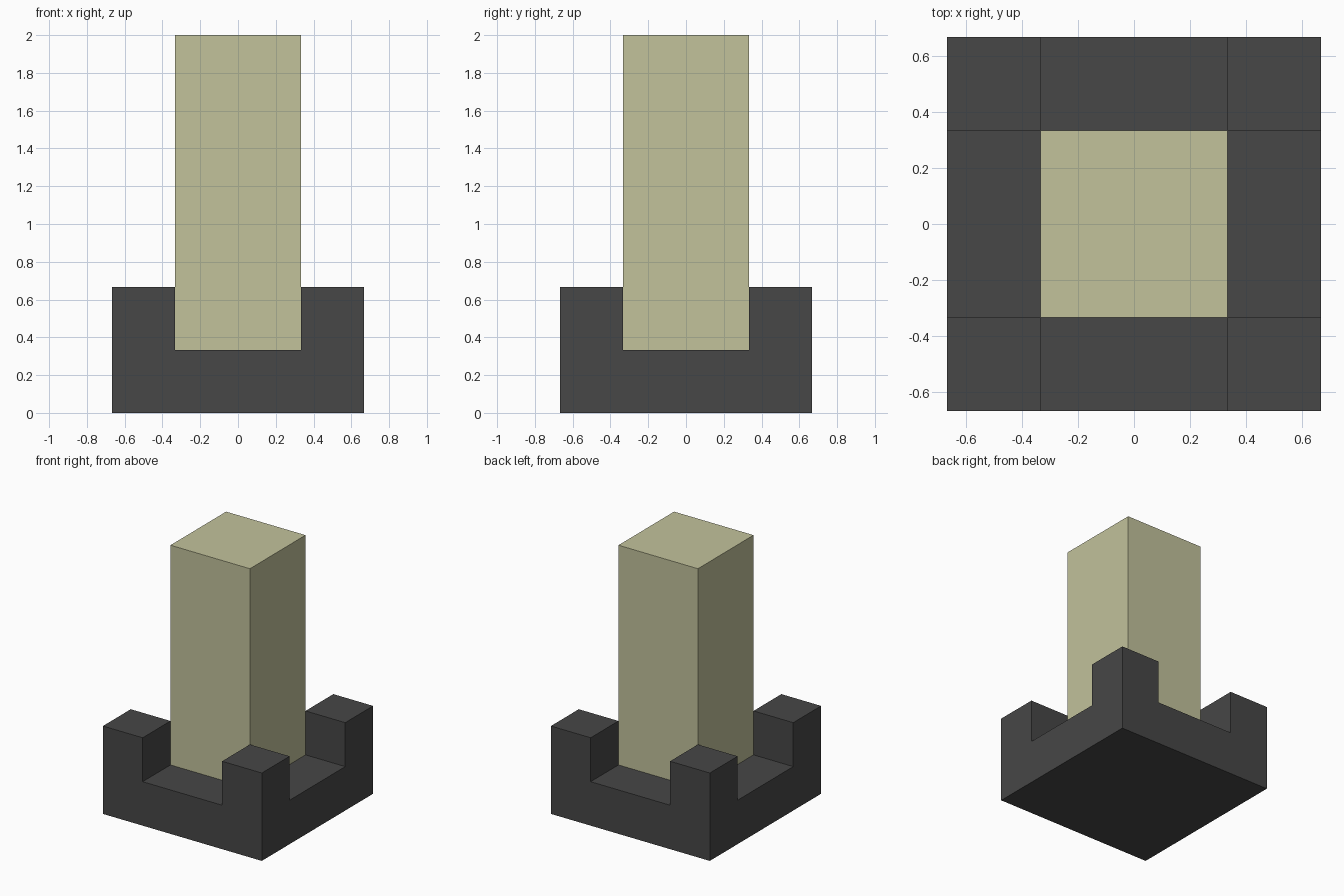
import bpy
import bmesh
from mathutils import Matrix, Vector

if "Cube" in bpy.data.objects:
    bpy.data.objects.remove(bpy.data.objects["Cube"], do_unlink=True)

U = 1 / 3  # module size: every dimension is a multiple of this


def material(name, rgb):
    mat = bpy.data.materials.new(name)
    mat.use_nodes = True
    color = (*rgb, 1.0)
    mat.diffuse_color = color
    mat.node_tree.nodes["Principled BSDF"].inputs["Base Color"].default_value = color
    return mat


def box(bm, size, z_bottom):
    """Add a centred box resting at z_bottom."""
    place = Matrix.Translation((0, 0, z_bottom + size[2] / 2))
    bmesh.ops.create_cube(bm, size=1, matrix=place @ Matrix.Diagonal((*size, 1)))


def finish(bm, name, mat):
    bm.normal_update()
    mesh = bpy.data.meshes.new(name)
    bm.to_mesh(mesh)
    bm.free()
    mesh.materials.append(mat)
    obj = bpy.data.objects.new(name, mesh)
    bpy.context.collection.objects.link(obj)
    return obj


charcoal = material("charcoal", (0.063, 0.063, 0.063))
pale_khaki = material("pale khaki", (0.54, 0.54, 0.33))

# Base: square slab cut along the column lines, its four corners raised into posts
bm = bmesh.new()
box(bm, (4 * U, 4 * U, U), 0)
for axis in ((1, 0, 0), (0, 1, 0)):
    for side in (-U, U):
        bmesh.ops.bisect_plane(bm, geom=bm.verts[:] + bm.edges[:] + bm.faces[:],
                               plane_co=Vector(axis) * side, plane_no=axis)
bm.normal_update()
corners = []
for face in bm.faces:
    c = face.calc_center_median()
    if face.normal.z > 0.9 and abs(c.x) > U and abs(c.y) > U:
        corners.append(face)
raised = bmesh.ops.extrude_discrete_faces(bm, faces=corners)["faces"]
for face in raised:
    bmesh.ops.translate(bm, verts=face.verts[:], vec=(0, 0, U))
finish(bm, "base", charcoal)

# Column: tall square shaft standing between the corner posts
bm = bmesh.new()
box(bm, (2 * U, 2 * U, 5 * U), U)
finish(bm, "column", pale_khaki)
